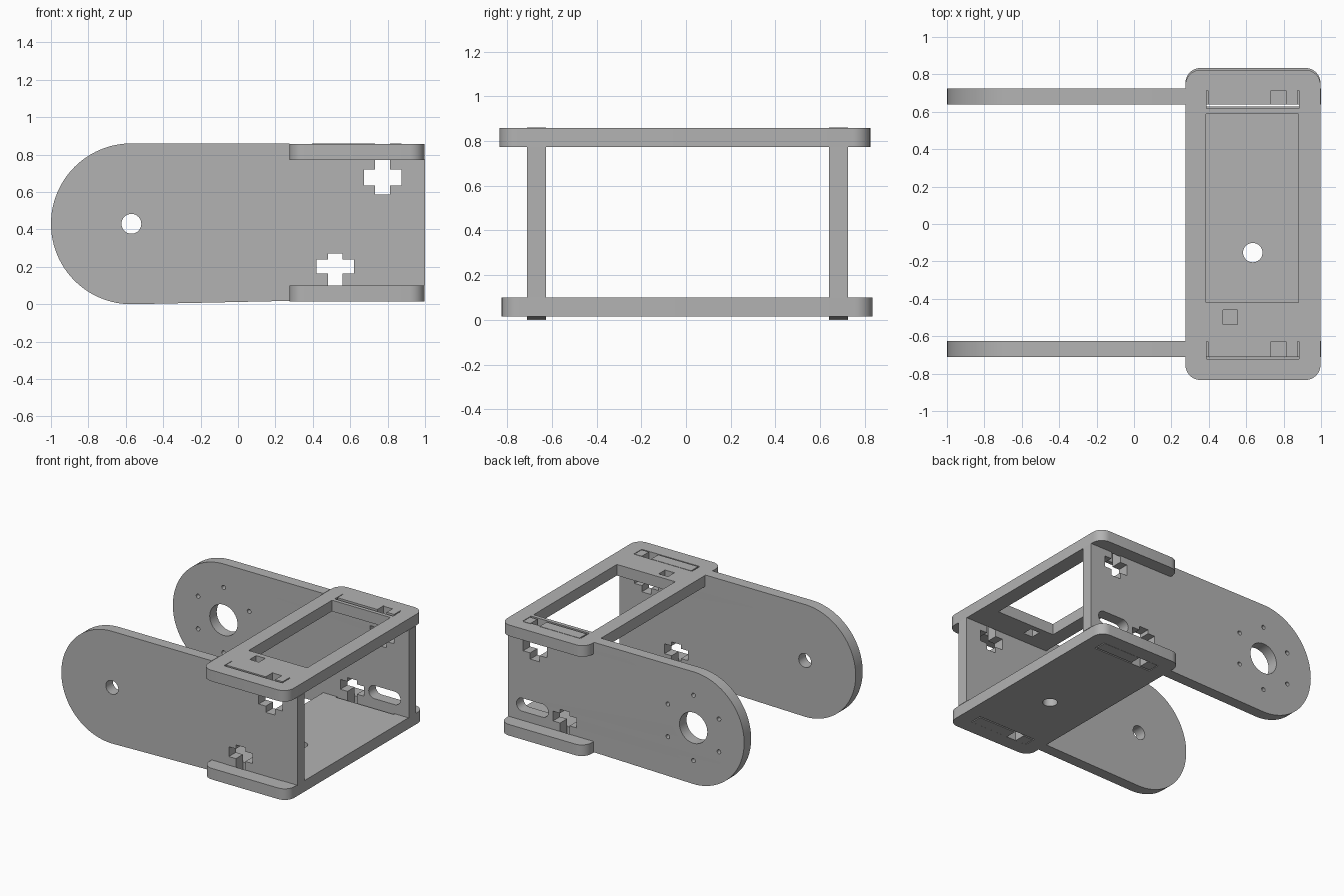
import bpy, bmesh, math
from mathutils import Matrix

cube = bpy.data.objects.get("Cube")
if cube:
    bpy.data.objects.remove(cube)

grey = bpy.data.materials.new("plain grey")
grey.use_nodes = True
grey.diffuse_color = (0.45, 0.45, 0.45, 1)
grey.node_tree.nodes["Principled BSDF"].inputs["Base Color"].default_value = grey.diffuse_color


def arc(cx, cy, r, start, end, steps):
    """Points along an arc, angles in degrees."""
    angles = [math.radians(start + (end - start) * i / steps) for i in range(steps + 1)]
    return [(cx + r * math.cos(a), cy + r * math.sin(a)) for a in angles]


def circle(cx, cy, r, n=32):
    return arc(cx, cy, r, 0, 360, n)[:-1]


def rect(x0, x1, y0, y1, r=0):
    """Rectangle, with rounded corners when r is given."""
    if not r:
        return [(x0, y0), (x1, y0), (x1, y1), (x0, y1)]
    return (arc(x1 - r, y1 - r, r, 0, 90, 8) + arc(x0 + r, y1 - r, r, 90, 180, 8)
            + arc(x0 + r, y0 + r, r, 180, 270, 8) + arc(x1 - r, y0 + r, r, 270, 360, 8))


def sheet(name, loops, thickness, matrix):
    """Flat sheet cut from an outline (first loop) with holes (other loops)."""
    curve = bpy.data.curves.new(name, "CURVE")
    curve.dimensions = "2D"
    curve.fill_mode = "BOTH"
    curve.extrude = thickness / 2
    for loop in loops:
        spline = curve.splines.new("POLY")
        spline.points.add(len(loop) - 1)
        for point, (x, y) in zip(spline.points, loop):
            point.co = (x, y, 0, 1)
        spline.use_cyclic_u = True
    temp = bpy.data.objects.new(name + " outline", curve)
    bpy.context.collection.objects.link(temp)
    graph = bpy.context.evaluated_depsgraph_get()
    mesh = bpy.data.meshes.new_from_object(temp.evaluated_get(graph))
    bpy.data.objects.remove(temp)
    bpy.data.curves.remove(curve)

    bm = bmesh.new()
    bm.from_mesh(mesh)
    bmesh.ops.remove_doubles(bm, verts=bm.verts, dist=0.0001)
    bmesh.ops.transform(bm, matrix=matrix, verts=bm.verts)
    bmesh.ops.recalc_face_normals(bm, faces=bm.faces)
    bm.to_mesh(mesh)
    bm.free()
    mesh.name = name
    mesh.materials.clear()
    mesh.materials.append(grey)
    obj = bpy.data.objects.new(name, mesh)
    bpy.context.collection.objects.link(obj)
    bpy.ops.object.select_all(action="DESELECT")
    obj.select_set(True)
    bpy.context.view_layer.objects.active = obj
    bpy.ops.object.shade_smooth_by_angle(angle=math.radians(30))
    return obj


def nut_notch(x, edge, near, far, end, side):
    """Cross-shaped notch open at a tab edge; side is the direction of travel."""
    half = [(0.04, edge), (0.04, near), (0.1, near), (0.1, far), (0.04, far), (0.04, end)]
    return ([(x - side * w, z) for w, z in half]
            + [(x + side * w, z) for w, z in reversed(half)])


# Side arms: rounded at one end, tabbed top and bottom at the other
PIVOT_X, PIVOT_Z, RADIUS = -0.57, 0.43, 0.43
X0, X1, TAB0, TAB1 = 0.275, 0.997, 0.395, 0.875
LOW, HIGH, TAB_LOW, TAB_HIGH = 0.1, 0.773, 0.014, 0.86
arm_outline = (
    arc(PIVOT_X, PIVOT_Z, RADIUS, 90, 270, 48)
    + [(X0, 0.018), (X0, LOW), (TAB0, LOW), (TAB0, TAB_LOW)]
    + nut_notch(0.52, TAB_LOW, 0.165, 0.24, 0.27, 1)
    + [(TAB1, TAB_LOW), (TAB1, LOW), (1, LOW), (1, HIGH), (TAB1, HIGH), (TAB1, TAB_HIGH)]
    + nut_notch(0.773, TAB_HIGH, 0.72, 0.635, 0.587, -1)
    + [(TAB0, TAB_HIGH), (TAB0, HIGH), (X0, HIGH), (X0, TAB_HIGH)]
)
THICK = 0.085


def upright(y):
    return Matrix.Translation((0, y, 0)) @ Matrix.Rotation(math.pi / 2, 4, "X")


# Front arm has one small pivot hole
sheet("front_arm", [arm_outline, circle(PIVOT_X, PIVOT_Z, 0.053)], THICK, upright(-0.668))

# Back arm has a large hole, a ring of screw holes and a cable slot
screw_holes = [circle(x, z, 0.016, 16)
               for x, z in arc(PIVOT_X, PIVOT_Z, 0.25, 30, 330, 5)]
cable_slot = rect(0.66, 0.93, 0.17, 0.27, 0.0499)
sheet("back_arm", [arm_outline, circle(PIVOT_X, PIVOT_Z, 0.118), cable_slot] + screw_holes,
      THICK, upright(0.682))


# Cross plates: rounded rectangles with a tab slot near each end
def cross_plate(name, shift, z, holes):
    outline = rect(X0, X1, -0.829 + shift, 0.829 + shift, 0.08)
    slots = [rect(0.388, 0.882, y - 0.048 + shift, y + 0.048 + shift) for y in (-0.67, 0.67)]
    sheet(name, [outline] + slots + holes, THICK, Matrix.Translation((0, 0, z)))


cross_plate("top_plate", -0.005, 0.815,
            [rect(0.385, 0.88, -0.42, 0.588), rect(0.475, 0.553, -0.537, -0.46)])
cross_plate("bottom_plate", 0.005, 0.058, [circle(0.635, -0.153, 0.052)])
